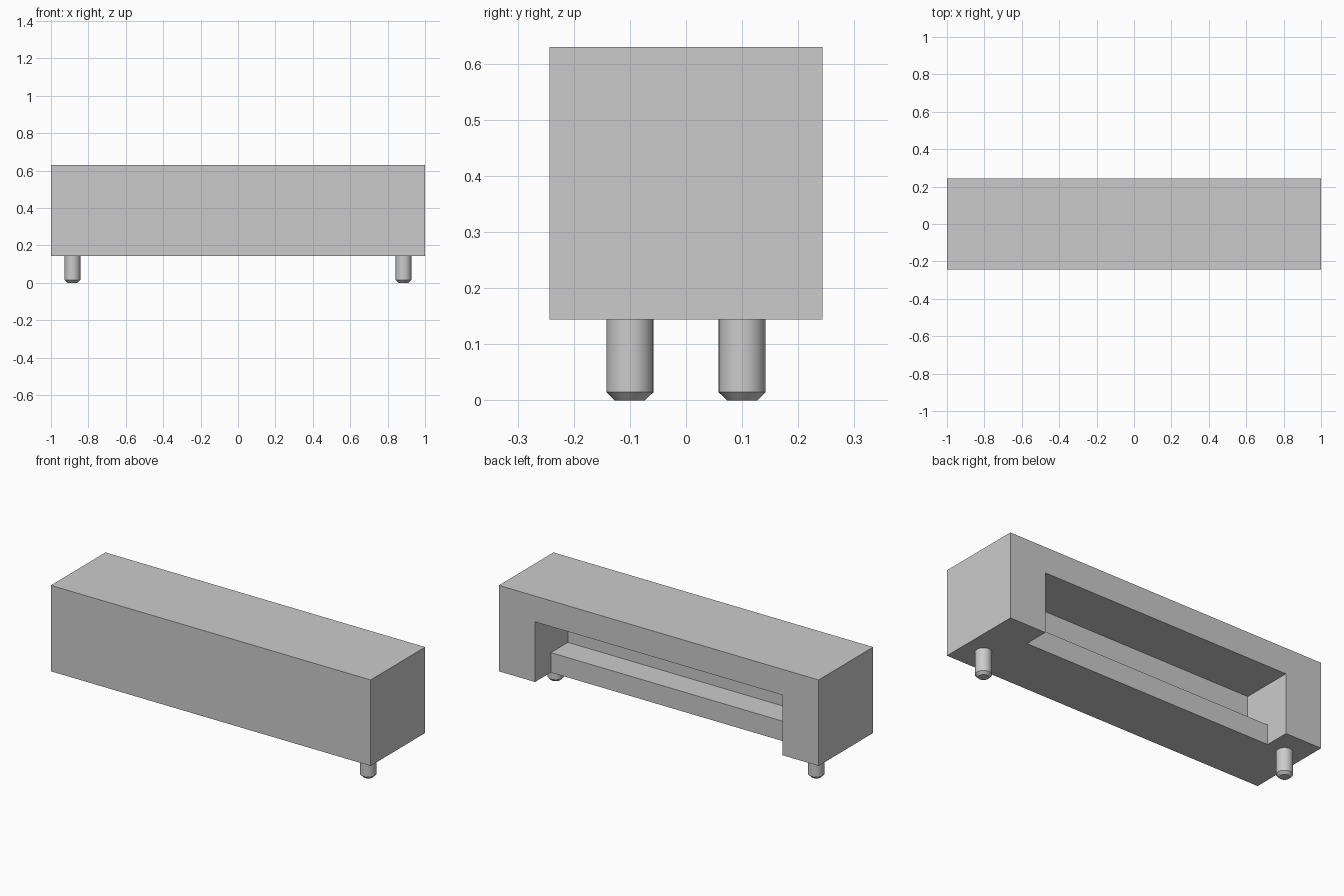
import bpy, bmesh, math

default_cube = bpy.data.objects.get("Cube")
if default_cube:
    bpy.data.objects.remove(default_cube, do_unlink=True)

GREY = (0.6, 0.6, 0.6, 1)
mat = bpy.data.materials.new("plain_grey")
mat.use_nodes = True
mat.diffuse_color = GREY
mat.node_tree.nodes["Principled BSDF"].inputs["Base Color"].default_value = GREY

BASE, TOP, HALF_DEPTH = 0.144, 0.63, 0.2435


def extrude_profile(name, profile, half_width):
    """Extrude a (y, z) outline along x, centred on x = 0."""
    bm = bmesh.new()
    face = bm.faces.new([bm.verts.new((-half_width, y, z)) for y, z in profile])
    ext = bmesh.ops.extrude_face_region(bm, geom=[face])
    moved = [v for v in ext["geom"] if isinstance(v, bmesh.types.BMVert)]
    bmesh.ops.translate(bm, verts=moved, vec=(2 * half_width, 0, 0))
    bmesh.ops.recalc_face_normals(bm, faces=bm.faces)
    mesh = bpy.data.meshes.new(name)
    bm.to_mesh(mesh)
    bm.free()
    mesh.materials.append(mat)
    obj = bpy.data.objects.new(name, mesh)
    bpy.context.collection.objects.link(obj)
    return obj


# Solid housing block
housing = extrude_profile("housing", [
    (-HALF_DEPTH, BASE), (HALF_DEPTH, BASE), (HALF_DEPTH, TOP), (-HALF_DEPTH, TOP)], 1)

# Stepped recess, open to the back and underside, leaving a ledge inside
cutter = extrude_profile("recess_cutter", [
    (0.102, 0.05), (0.35, 0.05), (0.35, 0.484),
    (-0.05, 0.484), (-0.05, 0.256), (0.102, 0.256)], 0.774)
cutter.hide_render = True
cut = housing.modifiers.new("recess", 'BOOLEAN')
cut.operation = 'DIFFERENCE'
cut.solver = 'EXACT'
cut.object = cutter
bpy.context.view_layer.objects.active = housing
bpy.ops.object.modifier_apply(modifier=cut.name)
bpy.data.objects.remove(cutter, do_unlink=True)


def locating_peg(name, x, y):
    """Round peg with a chamfered tip, reaching down to the ground."""
    height = BASE + 0.004
    bpy.ops.mesh.primitive_cylinder_add(
        vertices=32, radius=0.042, depth=height, location=(x, y, height / 2))
    peg = bpy.context.object
    peg.name = name
    bm = bmesh.new()
    bm.from_mesh(peg.data)
    rim = [e for e in bm.edges if all(v.co.z < 0 for v in e.verts)]
    bmesh.ops.bevel(bm, geom=rim, offset=0.015, segments=1, affect='EDGES')
    bm.to_mesh(peg.data)
    bm.free()
    peg.data.materials.append(mat)
    bpy.ops.object.shade_smooth_by_angle(angle=math.radians(30))


# Pegs sit diagonally opposite each other
for side, label in ((1, "left"), (-1, "right")):
    locating_peg(label + "_peg", side * 0.885, side * -0.1)
